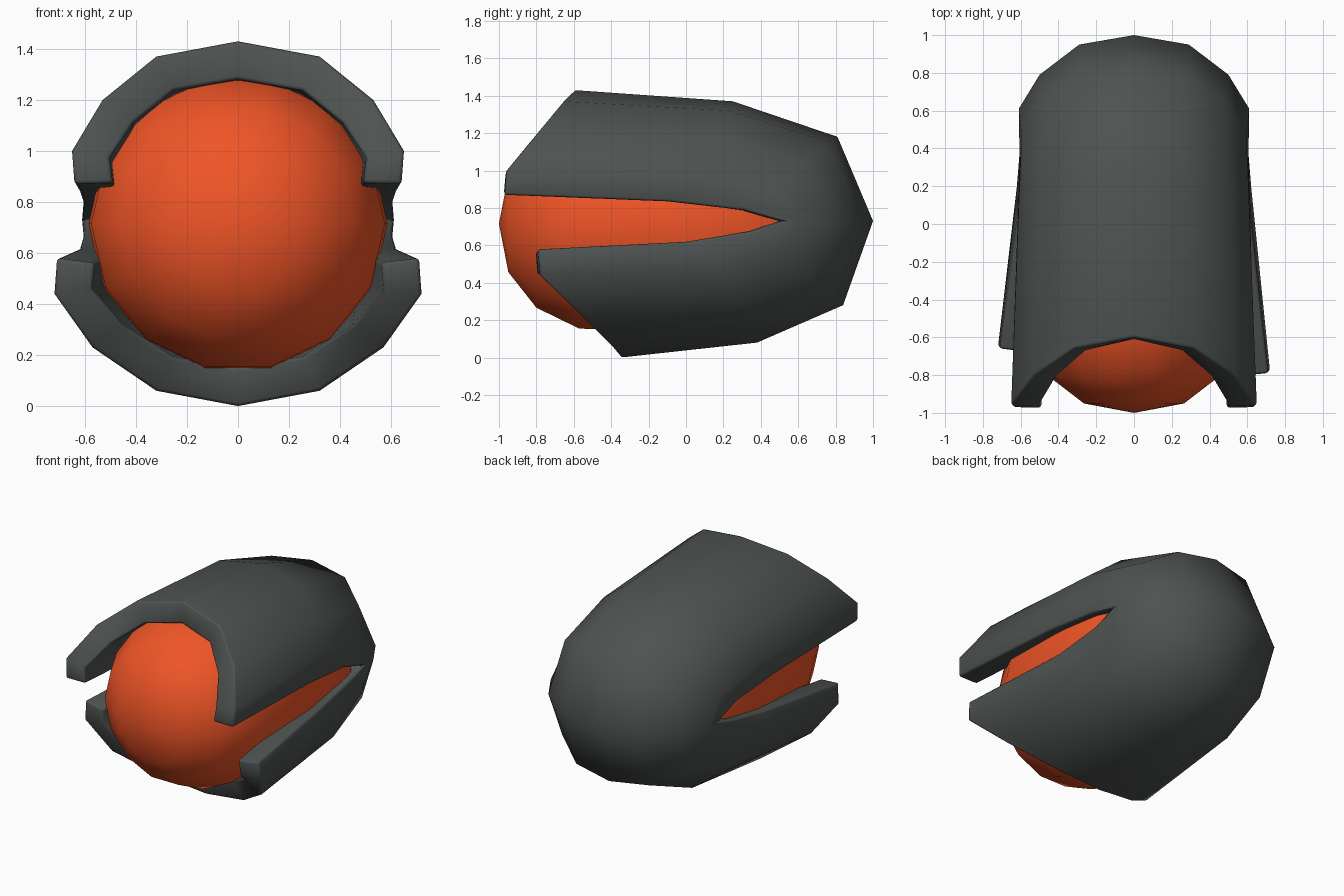
import bpy, math

if "Cube" in bpy.data.objects:
    bpy.data.objects.remove(bpy.data.objects["Cube"])


def add_mesh(name, verts, faces, color):
    mesh = bpy.data.meshes.new(name)
    mesh.from_pydata(verts, [], faces)
    mesh.polygons.foreach_set("use_smooth", [True] * len(mesh.polygons))
    obj = bpy.data.objects.new(name, mesh)
    bpy.context.collection.objects.link(obj)
    mat = bpy.data.materials.new(name + "_color")
    mat.diffuse_color = (*color, 1)
    mat.use_nodes = True
    mat.node_tree.nodes["Principled BSDF"].inputs["Base Color"].default_value = mat.diffuse_color
    mesh.materials.append(mat)
    return obj


# Shell: half ribs (centre to slit rim), from lower front around the back to upper front
ribs = [
    [(0, -.35, 0), (.32, -.40, .06), (.57, -.57, .23), (.72, -.78, .44), (.71, -.79, .58)],
    [(0, .38, .08), (.30, .36, .13), (.52, .30, .29), (.62, .20, .49), (.62, .0, .62)],
    [(0, .84, .28), (.28, .80, .31), (.48, .67, .41), (.595, .51, .57), (.605, .34, .675)],
    [(0, 1, .73), (.29, .95, .73), (.50, .79, .73), (.61, .61, .73), (.61, .50, .73)],
    [(0, .81, 1.18), (.28, .77, 1.15), (.48, .64, 1.05), (.595, .47, .90), (.605, .30, .79)],
    [(0, .25, 1.37), (.30, .23, 1.32), (.51, .17, 1.16), (.61, .10, .97), (.62, -.10, .835)],
    [(0, -.60, 1.43), (.32, -.66, 1.37), (.53, -.80, 1.2), (.65, -.96, 1.0), (.64, -.97, .87)],
]
verts = []
for i, rib in enumerate(ribs):
    # the left lower jaw tip is a little shorter than the right
    left = [(-x, y + (.13 if i == 0 and x > .6 else 0), z) for x, y, z in rib[:0:-1]]
    verts += left + rib
n = 9
faces = [(i * n + j, (i + 1) * n + j, (i + 1) * n + j + 1, i * n + j + 1)
         for i in range(len(ribs) - 1) for j in range(n - 1)]
shell = add_mesh("outer_shell", verts, faces, (.075, .085, .08))
solid = shell.modifiers.new("thickness", 'SOLIDIFY')
solid.thickness = .15
solid.offset = -1
bevel = shell.modifiers.new("round_rim", 'BEVEL')
bevel.width = .045
bevel.segments = 2
bevel.limit_method = 'ANGLE'
bevel.angle_limit = math.radians(60)

# Body: lathed capsule along y, domed at the front and tapering inside the shell
profile = [(-.95, .265), (-.80, .46), (-.57, .575), (0, .585), (.42, .57), (.68, .38), (.8, .18)]
sides = 14
verts = [(r * math.sin(a), y, .715 + r * math.cos(a))
         for y, r in profile for a in [math.tau * (k + .5) / sides for k in range(sides)]]
faces = []
for i in range(len(profile) - 1):
    for k in range(sides):
        m = (k + 1) % sides
        faces.append((i * sides + k, (i + 1) * sides + k, (i + 1) * sides + m, i * sides + m))
front, back = len(verts), len(verts) + 1
verts += [(0, -1, .715), (0, .84, .715)]
last = (len(profile) - 1) * sides
for k in range(sides):
    m = (k + 1) % sides
    faces += [(front, k, m), (back, last + m, last + k)]
add_mesh("inner_body", verts, faces, (.87, .09, .02))
